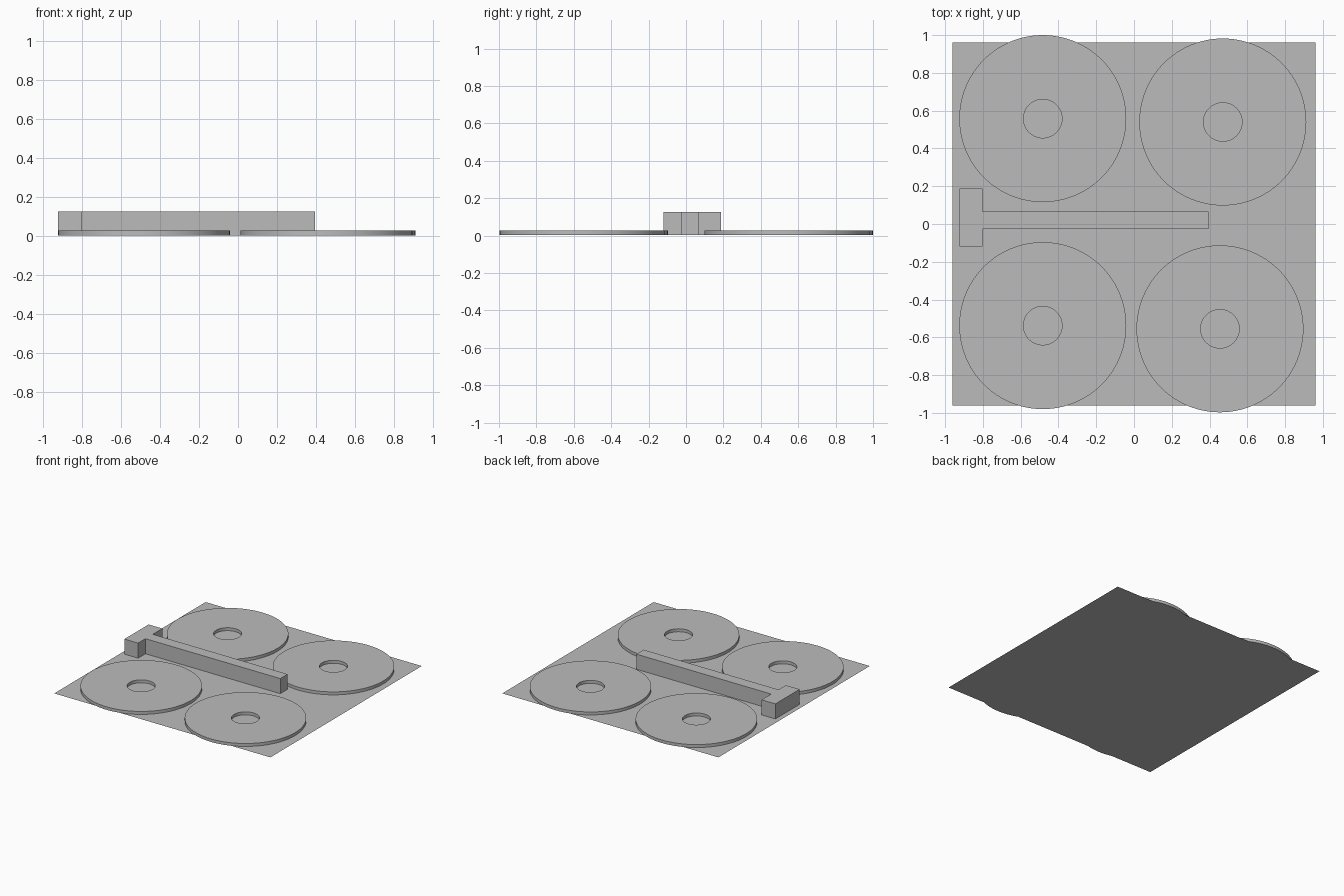
import bpy
import bmesh
from math import cos, sin, tau

cube = bpy.data.objects.get("Cube")
if cube:
    bpy.data.objects.remove(cube, do_unlink=True)

grey = bpy.data.materials.new("mid grey")
grey.use_nodes = True
colour = (0.5, 0.5, 0.5, 1)
grey.diffuse_color = colour
grey.node_tree.nodes["Principled BSDF"].inputs["Base Color"].default_value = colour

LIFT = 0.004        # parts sit just clear of the sheet
DISC_TOP = 0.028
BAR_TOP = 0.125
SEGMENTS = 96


def add_object(name, bm):
    bmesh.ops.recalc_face_normals(bm, faces=bm.faces)
    mesh = bpy.data.meshes.new(name)
    bm.to_mesh(mesh)
    bm.free()
    mesh.materials.append(grey)
    obj = bpy.data.objects.new(name, mesh)
    bpy.context.collection.objects.link(obj)
    return obj


def extrude_up(bm, faces, height):
    new = bmesh.ops.extrude_face_region(bm, geom=faces)["geom"]
    verts = [v for v in new if isinstance(v, bmesh.types.BMVert)]
    bmesh.ops.translate(bm, verts=verts, vec=(0, 0, height))


def holed_disc(name, x, y, outer=0.442, inner=0.102):
    bm = bmesh.new()
    rings = [[bm.verts.new((x + r * cos(tau * i / SEGMENTS),
                            y + r * sin(tau * i / SEGMENTS), LIFT))
              for i in range(SEGMENTS)] for r in (outer, inner)]
    out, inn = rings
    faces = []
    for i in range(SEGMENTS):
        j = (i + 1) % SEGMENTS
        faces.append(bm.faces.new((out[i], out[j], inn[j], inn[i])))
    extrude_up(bm, faces, DISC_TOP - LIFT)
    obj = add_object(name, bm)
    bpy.ops.object.select_all(action='DESELECT')
    obj.select_set(True)
    bpy.context.view_layer.objects.active = obj
    bpy.ops.object.shade_smooth_by_angle()


# Flat base sheet
bm = bmesh.new()
bmesh.ops.create_grid(bm, x_segments=1, y_segments=1, size=0.96)
sheet = add_object("base_sheet", bm)

# Four discs with centre holes
holed_disc("back_right_disc", -0.483, 0.558)
holed_disc("back_left_disc", 0.47, 0.54)
holed_disc("front_right_disc", -0.483, -0.538)
holed_disc("front_left_disc", 0.455, -0.555)

# T-shaped bar between the discs
outline = [(-0.925, -0.12), (-0.803, -0.12), (-0.803, -0.027), (0.395, -0.027),
           (0.395, 0.066), (-0.803, 0.066), (-0.803, 0.187), (-0.925, 0.187)]
bm = bmesh.new()
profile = bm.faces.new([bm.verts.new((x, y, LIFT)) for x, y in outline])
extrude_up(bm, [profile], BAR_TOP - LIFT)
add_object("t_bar", bm)
